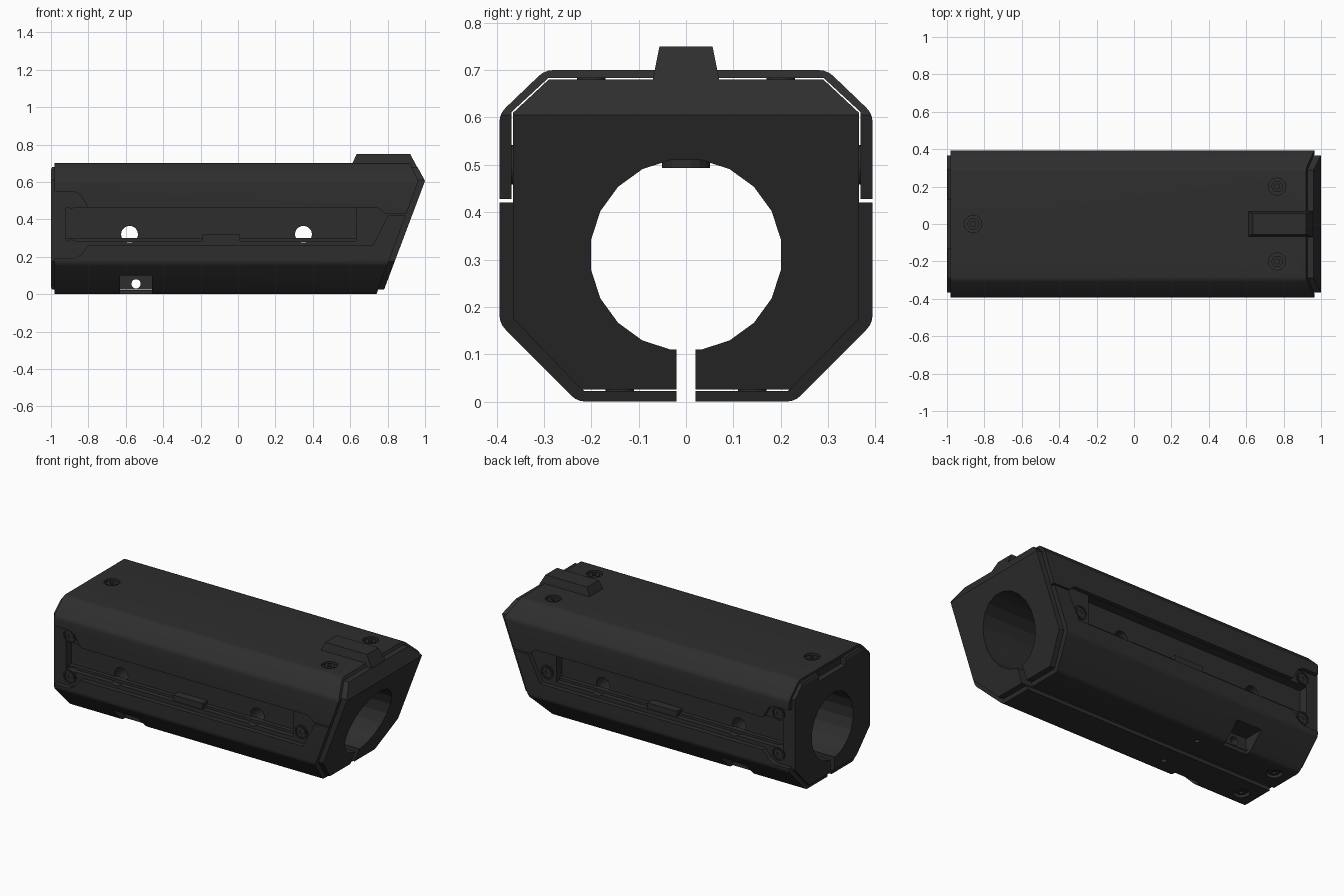
import bpy, bmesh, math
from mathutils import Vector, Matrix

if "Cube" in bpy.data.objects:
    bpy.data.objects.remove(bpy.data.objects["Cube"])

mat = bpy.data.materials.new("dark_polymer")
mat.diffuse_color = (0.027, 0.027, 0.027, 1)
mat.use_nodes = True
mat.node_tree.nodes["Principled BSDF"].inputs["Base Color"].default_value = mat.diffuse_color
cutters = []


def add(name, bm):
    bmesh.ops.recalc_face_normals(bm, faces=bm.faces[:])
    me = bpy.data.meshes.new(name)
    bm.to_mesh(me)
    bm.free()
    ob = bpy.data.objects.new(name, me)
    bpy.context.collection.objects.link(ob)
    me.materials.append(mat)
    return ob


def rounded(pts, d, n=4):
    """Round each profile corner by distance d."""
    out = []
    for i, p in enumerate(pts):
        p = Vector(p)
        a = p + (Vector(pts[i - 1]) - p).normalized() * d
        b = p + (Vector(pts[(i + 1) % len(pts)]) - p).normalized() * d
        for k in range(n):
            t = k / (n - 1)
            out.append(tuple(a * (1 - t) ** 2 + p * 2 * t * (1 - t) + b * t * t))
    return out


def prism(name, axis, pts, lo, hi):
    """Extrude a 2D profile along an axis from lo to hi."""
    place = {'X': lambda u, v, w: (w, u, v), 'Y': lambda u, v, w: (u, w, v),
             'Z': lambda u, v, w: (u, v, w)}[axis]
    bm = bmesh.new()
    a = [bm.verts.new(place(u, v, lo)) for u, v in pts]
    b = [bm.verts.new(place(u, v, hi)) for u, v in pts]
    bm.faces.new(a)
    bm.faces.new(b)
    for i in range(len(pts)):
        j = (i + 1) % len(pts)
        bm.faces.new((a[i], a[j], b[j], b[i]))
    return add(name, bm)


def box(name, x0, x1, y0, y1, z0, z1):
    return prism(name, 'Z', [(x0, y0), (x1, y0), (x1, y1), (x0, y1)], z0, z1)


def cyl(name, axis, c, r, lo, hi, n=24):
    pts = [(c[0] + r * math.cos(math.tau * (i + .5) / n),
            c[1] + r * math.sin(math.tau * (i + .5) / n)) for i in range(n)]
    return prism(name, axis, pts, lo, hi)


def helper(ob):
    ob.hide_render = True
    cutters.append(ob)
    return ob


def boolean(ob, tools, op='DIFFERENCE'):
    for t in tools:
        m = ob.modifiers.new("cut", 'BOOLEAN')
        m.solver, m.operation, m.object = 'EXACT', op, t
    dg = bpy.context.evaluated_depsgraph_get()
    me = bpy.data.meshes.new_from_object(ob.evaluated_get(dg))
    ob.modifiers.clear()
    ob.data = me


def mirror(half):
    return half + [(-y, z) for y, z in reversed(half)]


# Profiles: cross-sections (y, z) and side outlines (x, z)
outer = rounded(mirror([(.23, 0), (.394, .165), (.394, .608), (.298, .70)]), .018)
inner = mirror([(.215, .022), (.362, .172), (.362, .425), (.368, .425), (.368, .612), (.291, .683)])
core_sec = mirror([(.22, .025), (.365, .175), (.365, .61), (.29, .68)])
shell_side = [(-.98, -.1), (.703, -.1), (.965, .605), (.92, .70), (.92, .8), (-.98, .8)]
core_side = [(-.985, .0), (.772, .0), (1, .605), (.957, .685), (.95, .7), (-.985, .7),
             (-1, .665), (-1, .04)]
recess = [(-1.1, .55), (-.88, .55), (-.84, .53), (-.80, .46), (.75, .46), (.80, .42),
          (.72, .26), (-.80, .26), (-.84, .21), (-.88, .19), (-1.1, .19)]

# Shared cutters
bore = helper(cyl("bore_cutter", 'X', (0, .31), .203, -1.2, 1.2, 20))
slit = helper(box("slit_cutter", -1.2, 1.2, -.02, .02, -.2, .2))
through = [helper(cyl("side_hole_cutter", 'Y', (x, .32), .045, -.6, .6)) for x in (-.58, .35)]
through.append(helper(cyl("bolt_hole_cutter", 'Y', (-.545, .055), .025, -.6, .6, 16)))
pockets, recesses = [], []
for s in (-1, 1):
    y = sorted
    recesses.append(helper(prism("recess_cutter", 'Y', recess, *y((s * .355, s * .6)))) )
    pockets.append(helper(box("side_pocket_cutter", -.92, .63, *y((s * .31, s * .6)), .285, .46)))
    pockets.append(helper(box("bolt_pocket_cutter", -.63, -.46, *y((s * .2, s * .6)), -.1, .10)))

# Inner core with bore, clamp slit and side pockets
core = prism("inner_core", 'X', core_sec, -1.2, 1.2)
boolean(core, [helper(prism("core_outline", 'Y', core_side, -.7, .7))], 'INTERSECT')
notch = helper(box("end_notch_cutter", -1.1, -.965, -.13, .13, .635, .8))
boolean(core, [bore, slit, notch] + through + pockets)

# Outer shells: one upper cover and two lower halves
top_screws = [(-.86, 0), (.765, .2), (.765, -.2)]
low_screws = [(-.88, .14), (-.88, -.14)]
screw_holes = [helper(cyl("top_screw_cutter", 'Z', p, .046, .6, .9)) for p in top_screws]
screw_holes += [helper(cyl("low_screw_cutter", 'Z', p, .046, -.1, .03)) for p in low_screws]
screw_holes += [helper(cyl("pin_hole_cutter", 'Z', (-.33, s * .14), .015, -.1, .03, 12)) for s in (-1, 1)]
outline = helper(prism("shell_outline", 'Y', shell_side, -.7, .7))
hollow = helper(prism("shell_hollow", 'X', inner, -1.3, 1.3))
regions = {"upper_shell": (-.6, .6, .428, .9), "lower_shell_front": (-.6, -.02, -.2, .42),
           "lower_shell_back": (.02, .6, -.2, .42)}
for name, (y0, y1, z0, z1) in regions.items():
    shell = prism(name, 'X', outer, -1.2, 1.2)
    region = helper(box(name + "_region", -1.3, 1.3, y0, y1, z0, z1))
    boolean(shell, [outline, region], 'INTERSECT')
    boolean(shell, [hollow] + recesses + [pockets[1], pockets[3]] + through + screw_holes)

# Raised rib on top, tapered toward its top face
rib = prism("top_rib", 'X', [(-.071, .675), (.071, .675), (.056, .75), (-.056, .75)], .5, 1.1)
rib_side = [(.6, .67), (.963, .67), (.92, .75), (.92, .8), (.66, .8), (.635, .75), (.612, .70)]
boolean(rib, [helper(prism("rib_outline", 'Y', rib_side, -.2, .2))], 'INTERSECT')


# Screw heads with hex sockets; base and face are positions along the axis
def screw(name, axis, c, base, face, r=.03):
    head = cyl(name, axis, c, r, *sorted((base, face)))
    d = .012 if face > base else -.012
    boolean(head, [helper(cyl("socket_cutter", axis, c, r * .5, *sorted((face - d, face + d)), 6))])


for p in top_screws:
    screw("top_screw", 'Z', p, .67, .695)
for p in low_screws:
    screw("bottom_screw", 'Z', p, .04, .006)
bore_screw = cyl("bore_screw_end", 'Z', (-.86, 0), .052, .493, .53, 16)

# Side details: screw bosses, catch tab and lower ledge in each recess
for s in (-1, 1):
    for p in [(-.89, .5), (-.89, .25), (.69, .33)]:
        boss = cyl("screw_boss", 'Y', p, .042, *sorted((s * .30, s * .372)))
        boolean(boss, [helper(cyl("boss_cutter", 'Y', p, .034, *sorted((s * .35, s * .4))))])
        screw("side_screw", 'Y', p, s * .345, s * .368, .026)
    box("catch_tab", -.19, .01, *sorted((s * .30, s * .36)), .28, .32)
    box("pocket_ledge", -.92, .63, *sorted((s * .30, s * .335)), .28, .30)

for c in cutters:
    bpy.data.objects.remove(c)
for ob in list(bpy.context.scene.objects):
    ob.select_set(True)
    bpy.context.view_layer.objects.active = ob
bpy.ops.object.shade_smooth_by_angle(angle=math.radians(17))
